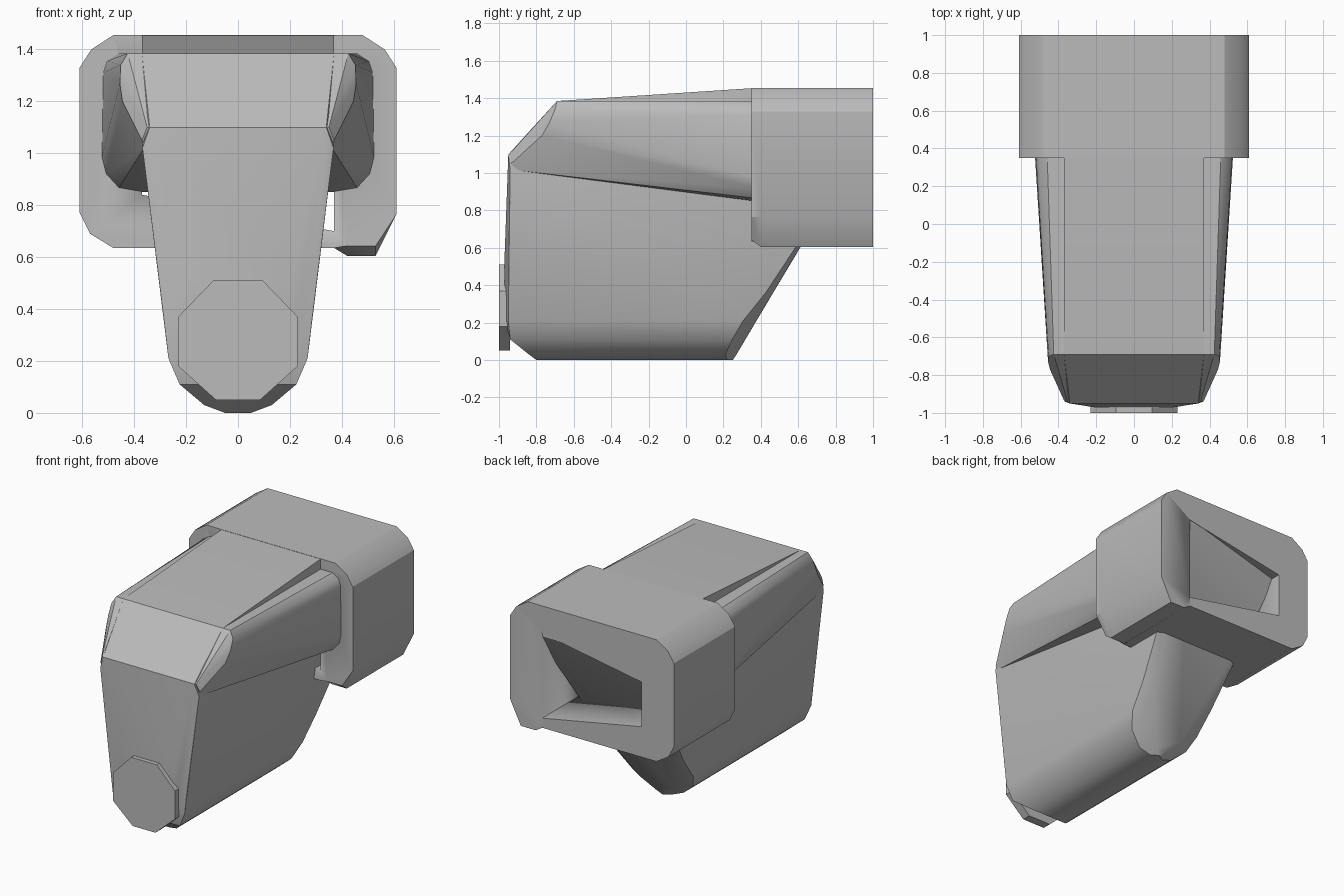
import bpy, bmesh, math

cube = bpy.data.objects.get("Cube")
if cube:
    bpy.data.objects.remove(cube, do_unlink=True)

grey = bpy.data.materials.new("plain_grey")
grey.use_nodes = True
grey.diffuse_color = (0.5, 0.5, 0.5, 1)
grey.node_tree.nodes["Principled BSDF"].inputs["Base Color"].default_value = grey.diffuse_color


def finish(name, bm, angle=30):
    bmesh.ops.recalc_face_normals(bm, faces=bm.faces)
    mesh = bpy.data.meshes.new(name)
    bm.to_mesh(mesh)
    bm.free()
    mesh.materials.append(grey)
    obj = bpy.data.objects.new(name, mesh)
    bpy.context.collection.objects.link(obj)
    bpy.ops.object.select_all(action='DESELECT')
    bpy.context.view_layer.objects.active = obj
    obj.select_set(True)
    bpy.ops.object.shade_smooth_by_angle(angle=math.radians(angle))
    return obj


def mirrored_hull(name, points, angle=30):
    """Convex solid through points given for the +x half."""
    bm = bmesh.new()
    for x, y, z in points:
        for s in (-1, 1):
            bm.verts.new((s * x, y, z))
    result = bmesh.ops.convex_hull(bm, input=bm.verts)
    loose = [v for v in bm.verts if not v.link_faces]
    bmesh.ops.delete(bm, geom=loose, context='VERTS')
    bmesh.ops.dissolve_limit(bm, angle_limit=0.02, verts=bm.verts, edges=bm.edges)
    return finish(name, bm, angle)


def loft(name, rings, angle=30):
    """Capped skin over rings with equal point counts."""
    bm = bmesh.new()
    loops = [[bm.verts.new(p) for p in ring] for ring in rings]
    for a, b in zip(loops, loops[1:]):
        for i in range(len(a)):
            j = (i + 1) % len(a)
            bm.faces.new((a[i], a[j], b[j], b[i]))
    bm.faces.new(loops[0])
    bm.faces.new(loops[-1])
    return finish(name, bm, angle)


# Lower body: height, half width, front y, rear y, rear corner chamfer
levels = [(0, .05, -.80, .25, .03), (.03, .13, -.84, .27, .06),
          (.11, .225, -.94, .317, .07), (.21, .268, -.95, .375, .07),
          (.36, .285, -.95, .466, .04), (1.02, .368, -.94, .861, 0),
          (1.25, .369, -.80, .998, 0)]
body = []
for z, w, front, rear, cut in levels:
    body += [(w, front, z), (w, rear - cut, z), (w - 1.6 * cut, rear, z)]
# Crowned front and the gently rising roof strip
body += [(.2, -.965, .2), (.2, -.972, .5), (.34, -.95, 1.1),
         (.37, -.69, 1.385), (.37, .36, 1.454), (.37, .99, 1.454)]
mirrored_hull("keel_body", body)

# Upper housing that widens towards the collar
back = [(.37, 1.385), (.46, 1.385), (.505, 1.355), (.52, 1.31),
        (.525, .98), (.51, .92), (.46, .865), (.37, .85)]
housing = [(x, .37, z) for x, z in back]
housing += [(.425, -.69, 1.385), (.452, -.70, 1.34), (.455, -.73, 1.27),
            (.445, -.77, 1.2), (.35, -.945, 1.1), (.37, -.935, 1.05),
            (.365, -.91, 1.015)]
mirrored_hull("upper_housing", housing)

# Rear collar with a deeper foot along its left side
outline = [(-.61, .77), (-.61, 1.33), (-.565, 1.40), (-.48, 1.455),
           (.48, 1.455), (.565, 1.40), (.61, 1.33), (.61, .765),
           (.53, .605), (.42, .605), (.37, .635), (-.48, .635), (-.57, .69)]
collar = loft("rear_collar", [
    [(x, .35, max(z, .643) if x > .4 else z) for x, z in outline],
    [(x, .40, z) for x, z in outline],
    [(x, 1.0, z) for x, z in outline]])

# Tapered socket cut through the collar
socket = [(.37, .70), (.37, 1.27), (-.37, 1.14), (-.37, .84)]
cutter = loft("socket_cutter", [[(x, y, z) for x, z in socket] for y in (.2, 1.2)])
cutter.hide_render = True
cut = collar.modifiers.new("socket", 'BOOLEAN')
cut.operation = 'DIFFERENCE'
cut.solver = 'EXACT'
cut.object = cutter
bpy.context.view_layer.objects.active = collar
bpy.ops.object.modifier_move_to_index(modifier="socket", index=0)
bpy.ops.object.modifier_apply(modifier="socket")
bpy.data.objects.remove(cutter, do_unlink=True)

# Flat eight-sided pad low on the front
pad = [(.095, .51), (.23, .37), (.23, .18), (.085, .05)]
mirrored_hull("front_pad", [(x, y, z) for x, z in pad for y in (-1.0, -.94)], 20)
